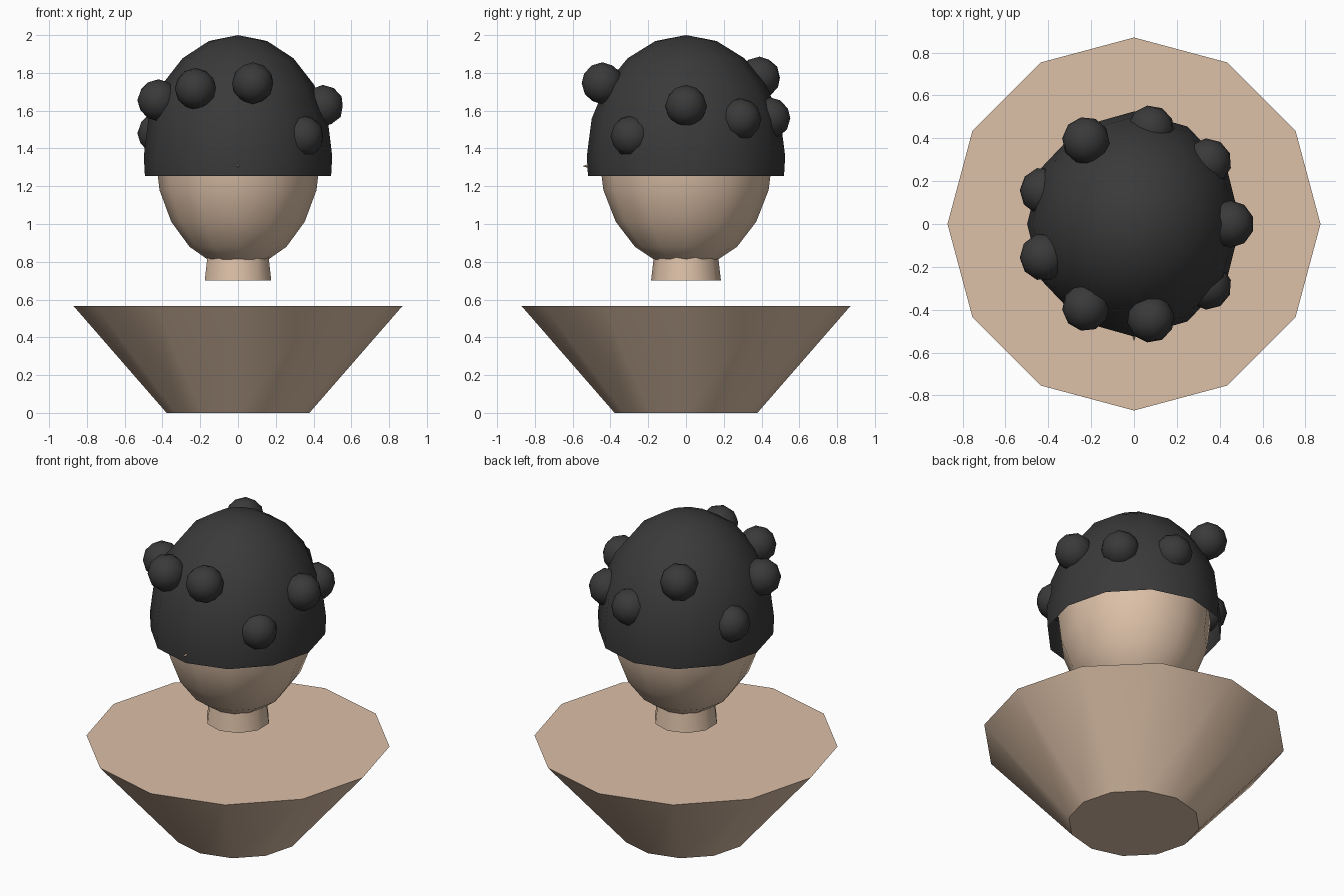
import bpy, bmesh, math
from mathutils import Matrix

if "Cube" in bpy.data.objects:
    bpy.data.objects.remove(bpy.data.objects["Cube"])


def material(name, rgb):
    m = bpy.data.materials.new(name)
    m.diffuse_color = (*rgb, 1)
    m.use_nodes = True
    m.node_tree.nodes["Principled BSDF"].inputs["Base Color"].default_value = m.diffuse_color
    return m


SKIN = material("light tan", (0.72, 0.53, 0.39))
DARK = material("charcoal", (0.042, 0.042, 0.042))


def finish(bm, name, mat, angle=42):
    bmesh.ops.recalc_face_normals(bm, faces=bm.faces)
    me = bpy.data.meshes.new(name)
    bm.to_mesh(me)
    bm.free()
    me.materials.append(mat)
    ob = bpy.data.objects.new(name, me)
    bpy.context.collection.objects.link(ob)
    bpy.ops.object.select_all(action='DESELECT')
    ob.select_set(True)
    bpy.context.view_layer.objects.active = ob
    bpy.ops.object.shade_smooth_by_angle(angle=math.radians(angle))
    return ob


def lathe(name, profile, sides, mat, x_scale=1.0, cap_start=True):
    """Revolve (radius, z) points; radius 0 makes a pole."""
    bm = bmesh.new()
    rings = []
    for r, z in profile:
        if r == 0:
            rings.append([bm.verts.new((0, 0, z))])
            continue
        angles = [math.pi / 2 + math.tau * i / sides for i in range(sides)]
        rings.append([bm.verts.new((r * x_scale * math.cos(a), r * math.sin(a), z)) for a in angles])
    for a, b in zip(rings, rings[1:]):
        for i in range(sides):
            j = (i + 1) % sides
            quad = [a[i % len(a)], a[j % len(a)], b[j % len(b)], b[i % len(b)]]
            bm.faces.new(list(dict.fromkeys(quad)))
    if cap_start and len(rings[0]) > 1:
        bm.faces.new(rings[0])
    if len(rings[-1]) > 1:
        bm.faces.new(rings[-1])
    return finish(bm, name, mat)


def arc(radius, height, centre, start, end):
    """Ellipse profile in 18 degree steps of latitude."""
    return [(0 if abs(d) == 90 else radius * math.cos(math.radians(d)),
             centre + height * math.sin(math.radians(d))) for d in range(start, end + 1, 18)]


# Shoulders and neck
lathe("shoulders", [(0.378, 0), (0.87, 0.565)], 12, SKIN)
lathe("neck", [(0.185, 0.70), (0.162, 0.90)], 10, SKIN)

# Head and the open cap over it
lathe("head", arc(0.46, 0.6, 1.365, -90, 90), 12, SKIN, 0.95)
lathe("cap", [(0.519, 1.255)] + arc(0.525, 0.64, 1.36, 0, 90), 12, DARK, 0.95, cap_start=False)

# Nine knobs spaced evenly round the cap at uneven heights
heights = [1.625, 1.555, 1.56, 1.775, 1.48, 1.655, 1.715, 1.745, 1.465]
for i, z in enumerate(heights):
    a = math.tau * i / len(heights)
    bm = bmesh.new()
    bmesh.ops.create_icosphere(bm, subdivisions=2, radius=0.111,
                               matrix=Matrix.Translation((0.449 * math.cos(a), 0.449 * math.sin(a), z))
                               @ Matrix.Rotation(a, 4, 'Z'))
    finish(bm, f"cap_knob_{i + 1}", DARK)

# Tiny stud on the front of the cap
bm = bmesh.new()
bmesh.ops.create_cone(bm, cap_ends=True, segments=4, radius1=0.011, radius2=0.001, depth=0.03,
                      matrix=Matrix.Translation((0, -0.53, 1.307)) @ Matrix.Rotation(math.pi / 2, 4, 'X'))
finish(bm, "front_stud", SKIN, 20)
